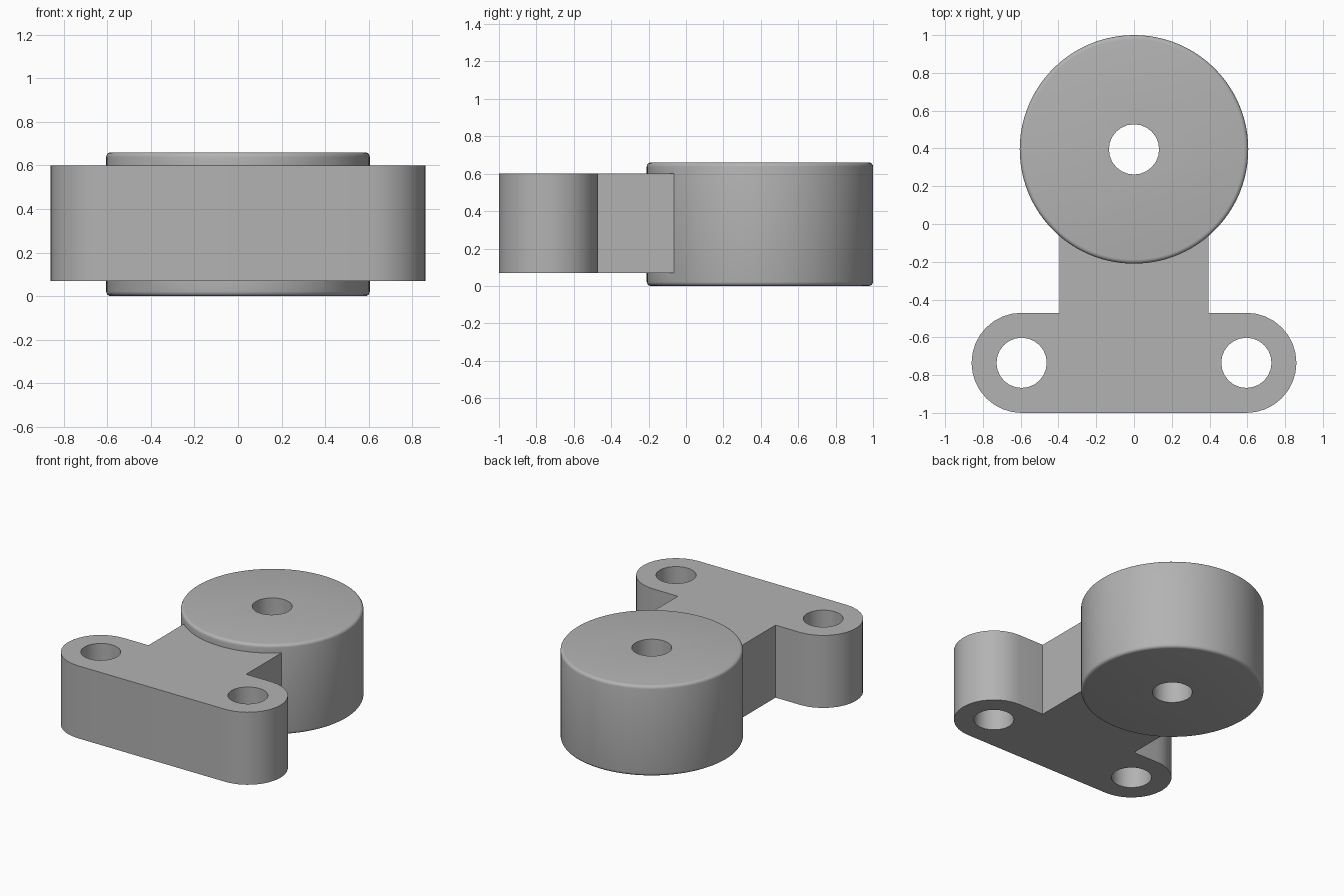
import bpy, bmesh
from math import sin, cos, pi, radians
from mathutils import Vector

cube = bpy.data.objects.get("Cube")
if cube:
    bpy.data.objects.remove(cube, do_unlink=True)

HUB_Y, HUB_R, HUB_TOP = 0.395, 0.605, 0.66
EAR_X, EAR_Y, EAR_R = 0.595, -0.735, 0.265
HOLE_R, STEM_X = 0.133, 0.395
LOW, HIGH = 0.07, 0.60

grey = bpy.data.materials.new("light_grey")
grey.use_nodes = True
colour = (0.45, 0.45, 0.45, 1)
grey.diffuse_color = colour
grey.node_tree.nodes["Principled BSDF"].inputs["Base Color"].default_value = colour


def arc(cx, cy, r, start, end, n):
    angles = [radians(start + (end - start) * i / n) for i in range(n + 1)]
    return [(cx + r * cos(a), cy + r * sin(a)) for a in angles]


def prism(name, outline, z0, z1):
    """Extrude a closed outline upwards."""
    bm = bmesh.new()
    face = bm.faces.new([bm.verts.new((x, y, z0)) for x, y in outline])
    top = bmesh.ops.extrude_face_region(bm, geom=[face])["geom"]
    moved = [v for v in top if isinstance(v, bmesh.types.BMVert)]
    bmesh.ops.translate(bm, verts=moved, vec=(0, 0, z1 - z0))
    return finish(name, bm)


def finish(name, bm):
    bmesh.ops.recalc_face_normals(bm, faces=bm.faces)
    mesh = bpy.data.meshes.new(name)
    bm.to_mesh(mesh)
    bm.free()
    mesh.materials.append(grey)
    obj = bpy.data.objects.new(name, mesh)
    bpy.context.collection.objects.link(obj)
    return obj


def combine(target, other, operation):
    """Apply a boolean and discard the helper."""
    mod = target.modifiers.new("boolean", 'BOOLEAN')
    mod.object, mod.operation, mod.solver = other, operation, 'EXACT'
    bpy.context.view_layer.objects.active = target
    bpy.ops.object.modifier_apply(modifier=mod.name)
    bpy.data.objects.remove(other, do_unlink=True)


# Bracket: stem and two rounded ears
right = arc(EAR_X, EAR_Y, EAR_R, -90, 90, 16)
right += [(STEM_X, EAR_Y + EAR_R), (STEM_X, 0.1)]
left = [(-x, y) for x, y in reversed(right)]
body = prism("mounting_bracket", right + left, LOW, HIGH)

# Hub with softly rounded rims
hub = prism("hub", arc(0, HUB_Y, HUB_R, 0, 360, 96)[:-1], 0, HUB_TOP)
bm = bmesh.new()
bm.from_mesh(hub.data)
rims = [e for e in bm.edges if abs(e.verts[0].co.z - e.verts[1].co.z) < 0.001]
bmesh.ops.bevel(bm, geom=rims, offset=0.022, segments=4, profile=0.5, affect='EDGES')
bm.to_mesh(hub.data)
bm.free()
combine(body, hub, 'UNION')

# Through holes
for x, y in ((0, HUB_Y), (EAR_X, EAR_Y), (-EAR_X, EAR_Y)):
    drill = prism("drill", arc(x, y, HOLE_R, 0, 360, 24)[:-1], -0.2, 1)
    drill.hide_render = True
    combine(body, drill, 'DIFFERENCE')

# Smooth curved walls, sharp edges
bpy.ops.object.select_all(action='DESELECT')
body.select_set(True)
bpy.context.view_layer.objects.active = body
bpy.ops.object.shade_smooth_by_angle(angle=radians(32))
